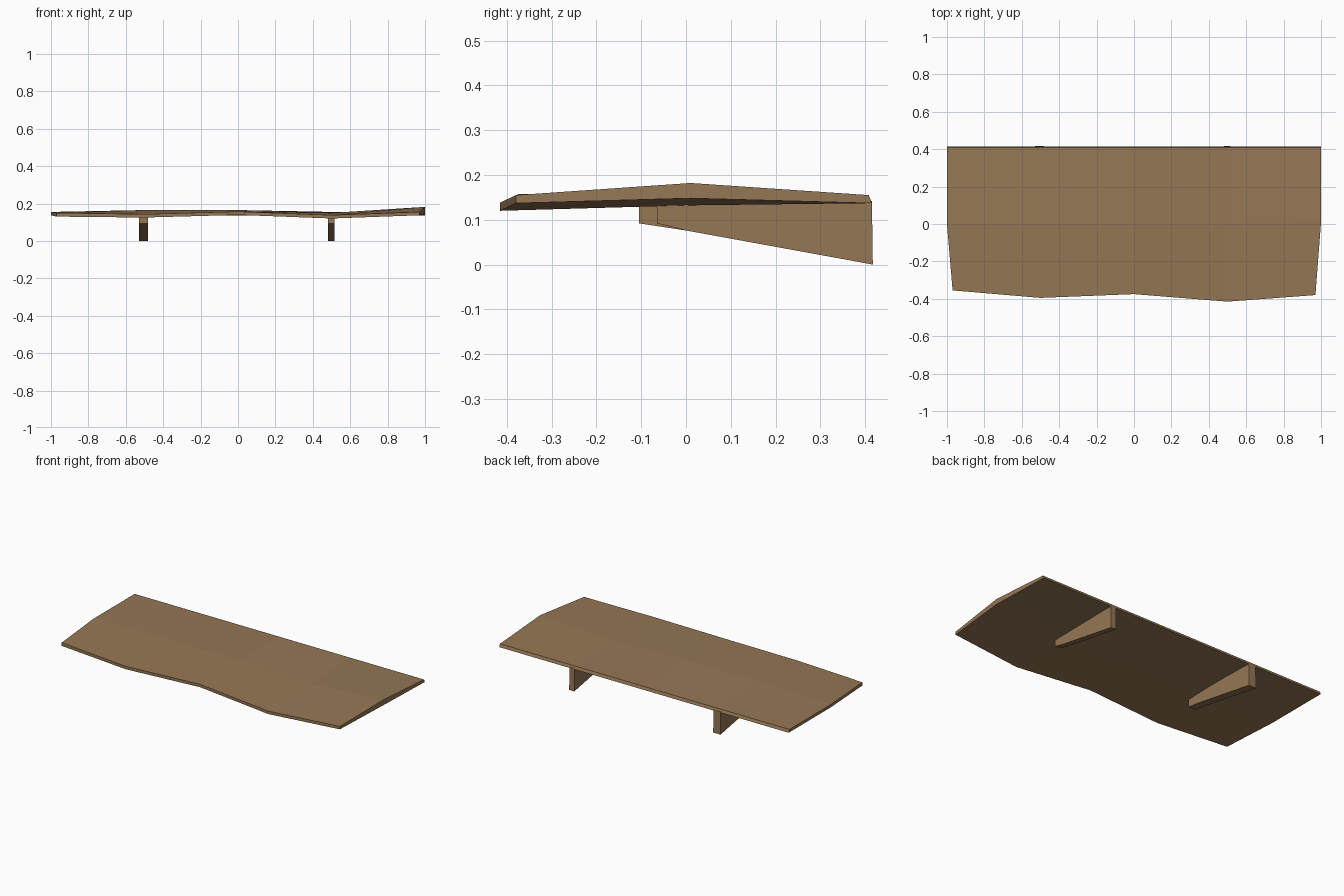
import bpy, bmesh

if "Cube" in bpy.data.objects:
    bpy.data.objects.remove(bpy.data.objects["Cube"])

wood = bpy.data.materials.new("weathered brown wood")
wood.diffuse_color = (0.30, 0.185, 0.09, 1)
wood.use_nodes = True
wood.node_tree.nodes["Principled BSDF"].inputs["Base Color"].default_value = wood.diffuse_color


def finish(name, bm):
    bmesh.ops.recalc_face_normals(bm, faces=bm.faces)
    me = bpy.data.meshes.new(name)
    bm.to_mesh(me)
    bm.free()
    me.materials.append(wood)
    ob = bpy.data.objects.new(name, me)
    bpy.context.collection.objects.link(ob)


# warped shelf board: rows of (x, y, top z, bottom z), front to back
rows = [
    [(-.97, -.355, .15, .13), (-.5, -.395, .143, .125), (0, -.375, .157, .139),
     (.5, -.415, .138, .12), (.97, -.38, .155, .137)],
    [(-1, 0, .155, .137), (-.5, 0, .165, .147), (0, 0, .165, .147),
     (.5, 0, .150, .132), (1, .01, .182, .148)],
    [(x, .415, .155, .137) for x in (-1, -.5, 0, .5, 1)],
]
bm = bmesh.new()
top = [[bm.verts.new((x, y, t)) for x, y, t, b in r] for r in rows]
bot = [[bm.verts.new((x, y, b)) for x, y, t, b in r] for r in rows]
for v in top[2]:
    v.co.y = .408
for layer in (top, bot):
    for j in range(2):
        for i in range(4):
            bm.faces.new((layer[j][i], layer[j][i+1], layer[j+1][i+1], layer[j+1][i]))
for j in (0, 2):
    for i in range(4):
        bm.faces.new((top[j][i], top[j][i+1], bot[j][i+1], bot[j][i]))
for i in (0, 4):
    for j in range(2):
        bm.faces.new((top[j][i], top[j+1][i], bot[j+1][i], bot[j][i]))
finish("shelf_board", bm)


# tapered brackets: side profile (y, z) extruded across x
def bracket(name, x0, x1, front):
    prof = [(front, .092), (0, .076), (.417, 0), (.415, .142), (0, .142), (front, .137)]
    bm = bmesh.new()
    a, b = [[bm.verts.new((x, y, z)) for y, z in prof] for x in (x0, x1)]
    bm.faces.new(a)
    bm.faces.new(b)
    for i in range(6):
        k = (i + 1) % 6
        bm.faces.new((a[i], a[k], b[k], b[i]))
    finish(name, bm)


bracket("left_bracket", -.53, -.48, -.105)
bracket("right_bracket", .48, .515, -.065)
